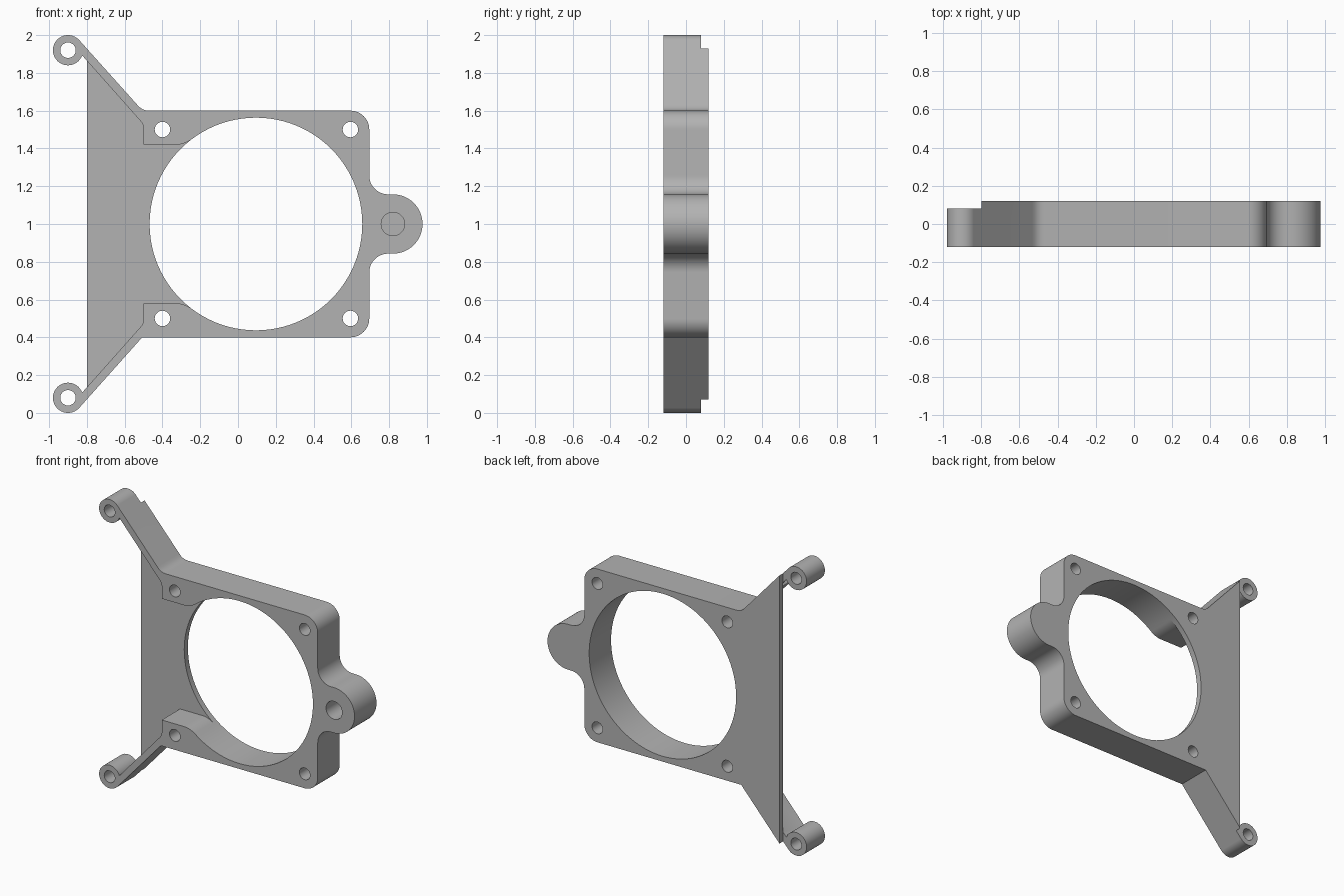
import bpy, bmesh
from math import sin, cos, radians, degrees, atan2, sqrt

cube = bpy.data.objects.get("Cube")
if cube:
    bpy.data.objects.remove(cube, do_unlink=True)

FRONT, FLOOR, BACK = -0.12, 0.08, 0.12   # depths: front face, pocket floor, back face
OPEN_X, OPEN_R = 0.095, 0.563            # large round opening

grey = bpy.data.materials.new("Plain grey")
grey.use_nodes = True
colour = (0.45, 0.45, 0.45, 1)
grey.diffuse_color = colour
grey.node_tree.nodes["Principled BSDF"].inputs["Base Color"].default_value = colour


def arc(cx, cz, r, start, end, steps=12):
    angles = [radians(start + (end - start) * i / steps) for i in range(steps + 1)]
    return [(cx + r * cos(a), cz + r * sin(a)) for a in angles]


def flip(points):
    """Mirror an upper half profile about z = 1, in reverse order."""
    return [(x, 2 - z) for x, z in reversed(points)]


def prism(name, points, y0, y1):
    """Extrude an x-z profile from y0 to y1."""
    bm = bmesh.new()
    face = bm.faces.new([bm.verts.new((x, y0, z)) for x, z in points])
    new = bmesh.ops.extrude_face_region(bm, geom=[face])["geom"]
    verts = [v for v in new if isinstance(v, bmesh.types.BMVert)]
    bmesh.ops.translate(bm, verts=verts, vec=(0, y1 - y0, 0))
    bmesh.ops.recalc_face_normals(bm, faces=bm.faces)
    mesh = bpy.data.meshes.new(name)
    bm.to_mesh(mesh)
    bm.free()
    mesh.materials.append(grey)
    obj = bpy.data.objects.new(name, mesh)
    bpy.context.collection.objects.link(obj)
    return obj


def rod(name, x, z, r, y0, y1, steps=40):
    return prism(name, arc(x, z, r, 0, 360, steps)[:-1], y0, y1)


def combine(target, other, operation):
    mod = target.modifiers.new(operation, 'BOOLEAN')
    mod.operation, mod.object, mod.solver = operation, other, 'EXACT'
    bpy.context.view_layer.objects.active = target
    bpy.ops.object.modifier_apply(modifier=mod.name)
    bpy.data.objects.remove(other, do_unlink=True)


# Outer outline: lug, frame corner, then sloping strut
right_side = (arc(0.82, 1, 0.157, 0, 90, 16) + arc(0.795, 1.257, 0.1, 270, 180)
              + arc(0.595, 1.5, 0.1, 0, 90))
strut_tip = [(-0.84, 1.973), (-0.9, 1.92), (-0.823, 1.89)]
soft_bend = [(-0.47, 1.6), (-0.488, 1.602), (-0.506, 1.608), (-0.522, 1.619), (-0.535, 1.633)]
outline = (right_side + soft_bend + strut_tip
           + flip([(-0.507, 1.6)] + strut_tip) + flip(right_side)[:-1])
bracket = prism("fan_bracket", outline, FRONT, BACK)

# Front pocket that leaves a thin back plate, rounded into the opening
r = 0.14
reach = OPEN_R + r
dx = sqrt(reach ** 2 - (0.42 + r) ** 2)
end = degrees(atan2(-(0.42 + r), dx)) + 360
pocket_half = ([(-0.9, 1.8), (-0.823, 1.89), (-0.517, 1.546), (-0.505, 1.53), (-0.5, 1.51), (-0.5, 1.42)]
               + arc(OPEN_X - dx, 1.42 + r, r, 270, end) + [(OPEN_X, 1.2)])
combine(bracket, prism("pocket", pocket_half + flip(pocket_half), FRONT - 0.1, FLOOR), 'DIFFERENCE')

# Round mounting bosses at the strut ends
for z in (0.08, 1.92):
    combine(bracket, rod("boss", -0.9, z, 0.08, FRONT, BACK), 'UNION')

# Back step that trims the bosses and the plate edge
step = [(-1.2, -0.2), (-0.8, -0.2), (-0.8, 2.2), (-1.2, 2.2)]
combine(bracket, prism("back_step", step, FLOOR, BACK + 0.1), 'DIFFERENCE')

# Opening, screw holes and blind lug hole
combine(bracket, rod("opening", OPEN_X, 1, OPEN_R, -0.3, 0.3, 96), 'DIFFERENCE')
for x, offset in ((-0.4, 0.5), (0.595, 0.5), (-0.9, 0.92)):
    for z in (1 - offset, 1 + offset):
        combine(bracket, rod("screw_hole", x, z, 0.041, -0.3, 0.3, 24), 'DIFFERENCE')
combine(bracket, rod("lug_hole", 0.82, 1, 0.062, -0.3, FLOOR, 32), 'DIFFERENCE')

bpy.ops.object.select_all(action='DESELECT')
bracket.select_set(True)
bpy.context.view_layer.objects.active = bracket
bpy.ops.object.shade_smooth_by_angle(angle=radians(30))
